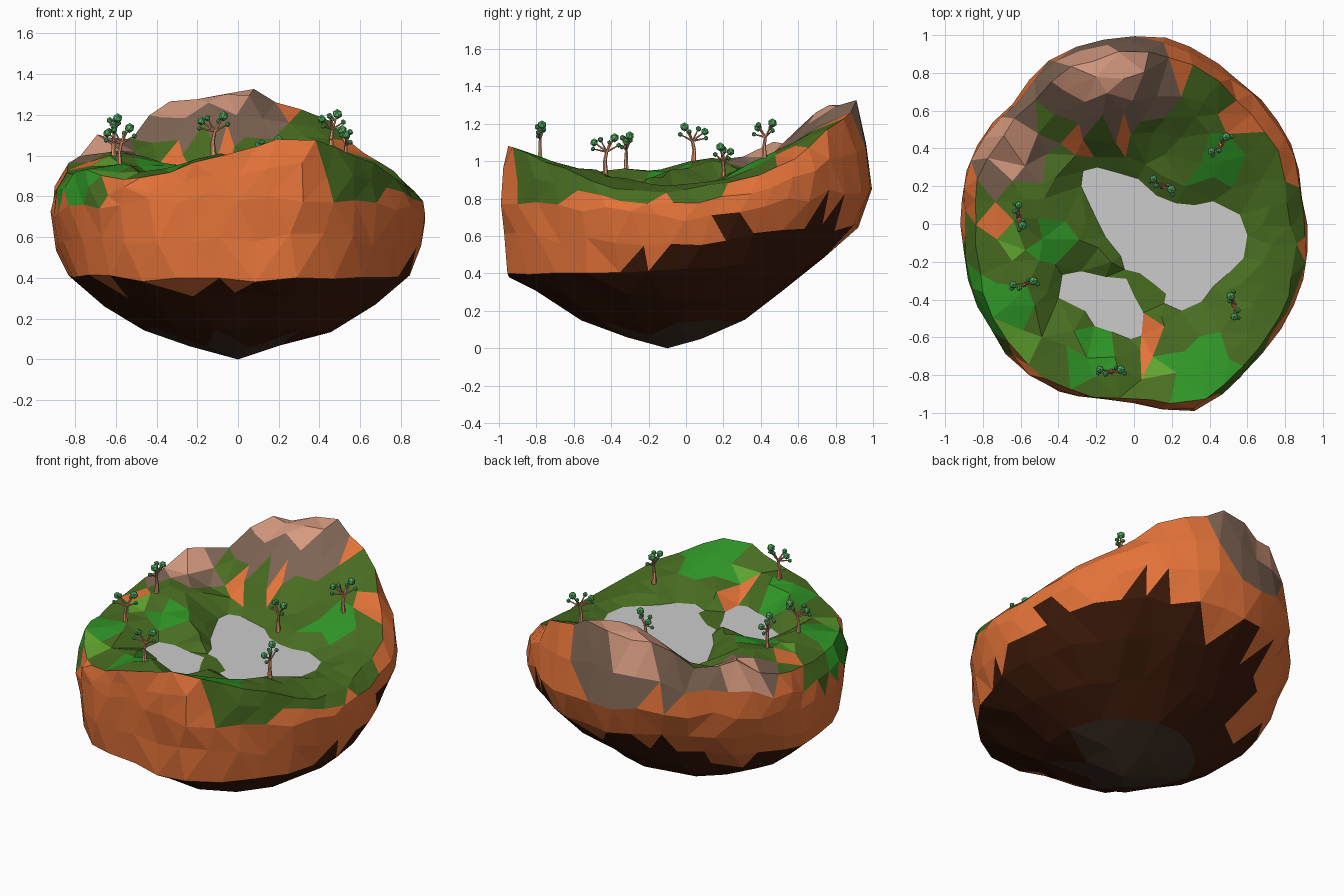
import bpy, bmesh, math, random
from mathutils import Vector, Matrix
from mathutils.geometry import delaunay_2d_cdt

if "Cube" in bpy.data.objects:
    bpy.data.objects.remove(bpy.data.objects["Cube"])

random.seed(4)
jit = lambda a: random.uniform(-a, a)
WATER = 0.86

# Colours (sRGB values turned to linear)
NAMES = ["clay", "grass", "bright_grass", "light_grass", "rock", "pale_rock", "dark_earth", "stone_base"]
COLS = [(228, 115, 60), (74, 108, 38), (50, 146, 42), (96, 162, 50), (125, 100, 84), (212, 152, 126),
        (62, 31, 18), (66, 52, 42)]
def material(name, rgb):
    m = bpy.data.materials.new(name)
    m.diffuse_color = [(c / 255) ** 2.2 for c in rgb] + [1]
    m.use_nodes = True
    m.node_tree.nodes["Principled BSDF"].inputs["Base Color"].default_value = m.diffuse_color
    return m
MATS = [material(n, c) for n, c in zip(NAMES, COLS)]
CLAY, GRASS, BRIGHT, LIGHT, ROCK, PALE, DARK, BASE = range(8)

# Plan outline, lake outlines and terrain heights
OUTLINE = [(.92, -.2), (.9, .1), (.82, .45), (.69, .64), (.5, .81), (.4, .88), (.2, .98), (.05, 1), (-.3, .94),
           (-.46, .86), (-.63, .66), (-.81, .45), (-.92, .2), (-.92, 0), (-.86, -.35), (-.71, -.65), (-.5, -.86),
           (-.3, -.93), (0, -.95), (.3, -1), (.45, -.93), (.65, -.73), (.81, -.5)]
LAKES = [[(-.28, .2), (-.27, .28), (-.19, .3), (-.08, .27), (.02, .24), (.12, .15), (.22, .11), (.32, .1), (.42, .12),
          (.56, .05), (.6, -.06), (.58, -.18), (.5, -.26), (.42, -.33), (.36, -.41), (.25, -.46), (.16, -.42),
          (.17, -.37), (.11, -.32), (.03, -.26), (-.05, -.24), (-.07, -.17), (-.15, -.07), (-.21, .05)],
         [(-.4, -.39), (-.38, -.27), (-.28, -.25), (-.15, -.28), (-.04, -.29), (0, -.38), (.05, -.47),
          (.04, -.59), (-.02, -.61), (-.12, -.57), (-.21, -.54), (-.26, -.46)]]
HEIGHTS = [(.3, -.95, 1.08), (.17, -.92, 1.07), (.4, -.75, 1.02), (.3, -.62, .94), (.08, -.75, .95),
           (0, -.9, 1.0), (-.13, -.78, 1.02), (-.35, -.78, .92), (-.55, -.7, .89), (-.7, -.45, .94),
           (-.59, -.32, .96), (-.82, -.2, .91), (-.6, .04, 1.01), (-.82, .1, .94), (-.66, .42, 1.1),
           (-.8, .36, .99), (-.5, .6, 1.06), (-.42, .42, .95), (-.32, .78, 1.25), (-.12, .78, 1.33),
           (.03, .8, 1.3), (-.2, .89, 1.26), (-.15, .64, 1.23), (-.15, .53, 1.1), (-.2, .4, .97), (.2, .8, 1.22),
           (.33, .7, 1.17), (.46, .42, 1.03), (.6, .52, 1.0), (.45, .2, .92), (.78, .3, .9), (.83, -.1, .84),
           (.75, -.35, .87), (.53, -.42, .95), (.6, -.64, .97), (.15, .42, .97), (-.45, -.1, .94)]
POLAR = sorted((math.atan2(y, x), math.hypot(x, y)) for x, y in OUTLINE)
POLAR = [(POLAR[-1][0] - math.tau, POLAR[-1][1])] + POLAR + [(POLAR[0][0] + math.tau, POLAR[0][1])]

def radius(a):
    a = (a + math.pi) % math.tau - math.pi
    for (a0, r0), (a1, r1) in zip(POLAR, POLAR[1:]):
        if a0 <= a <= a1:
            return r0 + (r1 - r0) * (a - a0) / (a1 - a0)

def rim_fraction(a):
    return .91 + .055 * max(0, -math.sin(a)) ** .7

def inside(x, y, poly):
    hit = False
    for (x0, y0), (x1, y1) in zip(poly, poly[1:] + poly[:1]):
        if (y0 > y) != (y1 > y) and x < x0 + (x1 - x0) * (y - y0) / (y1 - y0):
            hit = not hit
    return hit

def shore_distance(x, y):
    p, best = Vector((x, y)), 9
    for poly in LAKES:
        for a, b in zip(poly, poly[1:] + poly[:1]):
            a, d = Vector(a), Vector(b) - Vector(a)
            t = max(0, min(1, (p - a).dot(d) / d.length_squared))
            best = min(best, (p - a - d * t).length)
    return best

def ground(x, y):
    """Height from a plane fitted to the nearby height points, eased down to the water."""
    if any(inside(x, y, l) for l in LAKES):
        return WATER
    A, b = Matrix.Diagonal((0, .3, .3)), Vector((0, 0, 0))
    for px, py, z in HEIGHTS:
        w = 1 / ((x - px) ** 2 + (y - py) ** 2 + .003) ** 2
        row = (1, px - x, py - y)
        A += Matrix([[w * p * q for q in row] for p in row])
        b += Vector([w * p * z for p in row])
    h = (A.inverted() @ b)[0]
    return WATER + (h - WATER) * min(1, shore_distance(x, y) / .13)

# Rim shared by the top and the sides
SEG = 42
RIM = []
for i in range(SEG):
    a = math.tau * i / SEG + jit(.03)
    r = radius(a) * (rim_fraction(a) + jit(.015))
    RIM.append((a, r * math.cos(a), r * math.sin(a)))

# Top: triangulated scatter of points held by the rim and the shores
pts, edges = [], []
for loop in [[p[1:] for p in RIM]] + LAKES:
    n = len(pts)
    pts += loop
    edges += [(n + i, n + (i + 1) % len(loop)) for i in range(len(loop))]
for j in range(-8, 9):
    for i in range(-8, 9):
        x, y = (i + .5 * (j % 2)) * .13 + jit(.035), j * .113 + jit(.035)
        a = math.atan2(y, x)
        if math.hypot(x, y) < (rim_fraction(a) - .08) * radius(a) and shore_distance(x, y) > .05:
            pts.append((x, y))
cdt = delaunay_2d_cdt([Vector(p) for p in pts], edges, [], 1, 1e-5)
top_v = [Vector((p.x, p.y, ground(p.x, p.y))) for p in cdt[0]]
for v in top_v:
    if shore_distance(v.x, v.y) < 1e-3:
        v.z = WATER

# Sides and underside: front, side and back profiles (radius, z) blended around the rings
FRONT = [(0, 0), (.25, .06), (.52, .155), (.78, .32), (.965, .39), (.97, .6), (.985, .8)]
SIDE = [(0, 0), (.26, .06), (.5, .14), (.73, .26), (.9, .42), (.97, .55), (1, .7)]
BACK = [(0, 0), (.18, .065), (.38, .155), (.57, .32), (.76, .49), (.93, .66), (1, .86)]
COUNT = [1, 7, 14, 22, 30, 36, 40, 42]
disc, side_v = [], []
for k, n in enumerate(COUNT):
    for i in range(n):
        a = math.tau * (i + .5 * (k % 2)) / n + jit(.56) / n
        s = math.sin(a)
        back, front = max(0, s) ** 1.05, max(0, -s) ** 1.5
        q = min(k, 6)
        f, z = [(1 - back - front) * SIDE[q][c] + back * BACK[q][c] + front * FRONT[q][c] for c in (0, 1)]
        if k == 7:
            r0 = rim_fraction(a) * radius(a)
            z, f = .5 * z + .5 * ground(r0 * math.cos(a), r0 * s), .98
        f = min(1, f + (jit(.015) if k else 0))
        z += jit(.03 if k > 4 else .015) if k else 0
        r = f * radius(a)
        side_v.append(Vector((r * math.cos(a), r * s - .1 * (1 - f), z)))
        disc.append(Vector((k * math.cos(a), k * math.sin(a))))
for a, x, y in RIM:
    disc.append(Vector((8 * math.cos(a), 8 * math.sin(a))))
    side_v.append(Vector((x, y, ground(x, y))))
m = len(disc) - SEG
under = delaunay_2d_cdt(disc, [(m + i, m + (i + 1) % SEG) for i in range(SEG)], [], 1, 1e-5)
under_v = [side_v[o[0]] for o in under[3]]

# Colour patches on the top: x, y, reach, material
SPOTS = [(.35, -.75, .17, BRIGHT), (-.2, -.72, .13, BRIGHT), (-.42, -.1, .11, BRIGHT), (.45, .32, .13, BRIGHT),
         (-.7, -.42, .14, BRIGHT), (-.67, -.1, .07, LIGHT), (-.6, -.6, .08, LIGHT), (.16, -.78, .05, LIGHT),
         (.08, -.56, .07, CLAY), (.06, -.7, .06, CLAY), (.04, -.82, .06, CLAY), (-.26, .16, .06, CLAY),
         (-.05, .46, .06, CLAY), (-.3, .43, .06, CLAY), (-.73, -.02, .08, CLAY), (.35, .85, .1, CLAY),
         (.6, .6, .1, CLAY), (.24, .8, .09, CLAY), (.6, -.6, .05, CLAY)]
def paint(c, top):
    if c.z > .92:
        if math.hypot((c.x + .17) / .4, (c.y - .77) / .28) < 1 or math.hypot(c.x + .7, c.y - .43) < .25:
            pale = math.hypot((c.x + .14) / .25, (c.y - .8) / .13) < 1 or math.hypot(c.x + .7, c.y - .42) < .14
            return PALE if pale else ROCK
    if top:
        near = [mt for x, y, r, mt in SPOTS if math.hypot(c.x - x, c.y - y) < r]
        return near[-1] if near else GRASS
    a = math.degrees(math.atan2(c.y, c.x))
    if (-65 < a < 15 and c.z > .8) or (a < -135 and c.z > .78):
        return BRIGHT if -165 < a < -140 else GRASS
    if math.hypot(c.x, c.y) < .4 and c.z < .2:
        return BASE
    lift = max(0, math.cos(math.radians(a - 55)))
    return DARK if c.z < .38 + lift * (.3 + .08 * math.sin(a / 8)) + jit(.05) else CLAY

def make(name, bm, mats):
    me = bpy.data.meshes.new(name)
    bmesh.ops.recalc_face_normals(bm, faces=bm.faces)
    bm.to_mesh(me)
    bm.free()
    for mt in mats:
        me.materials.append(mt)
    ob = bpy.data.objects.new(name, me)
    bpy.context.collection.objects.link(ob)
    return ob

# Island body and lake
land, lake = bmesh.new(), bmesh.new()
for verts, faces, top in ((top_v, cdt[2], True), (under_v, under[2], False)):
    lv = [land.verts.new(v) for v in verts]
    wv = [lake.verts.new(v) for v in verts] if top else []
    for f in faces:
        c = sum((verts[i] for i in f), Vector()) / 3
        if top and any(inside(c.x, c.y, l) for l in LAKES):
            lake.faces.new([wv[i] for i in f])
        else:
            land.faces.new([lv[i] for i in f]).material_index = paint(c, top)
for bm in (land, lake):
    bmesh.ops.delete(bm, geom=[v for v in bm.verts if not v.link_faces], context='VERTS')
bmesh.ops.remove_doubles(land, verts=land.verts, dist=1e-4)
make("island", land, MATS)
make("lake", lake, [])

# Trees: bent trunk, fanned branches and small leaf balls
BARK, LEAF = material("bark", (222, 152, 112)), material("leaves", (85, 178, 100))
def limb(bm, a, b, r0, r1):
    d = b - a
    mat = d.to_track_quat('Z', 'Y').to_matrix().to_4x4()
    mat.translation = (a + b) / 2
    bmesh.ops.create_cone(bm, cap_ends=True, segments=6, radius1=r0, radius2=r1, depth=d.length, matrix=mat)

TREES = [(-.12, -.78, 0), (.53, -.43, 100), (-.58, -.32, 10), (-.61, .04, -80), (.15, .2, -30), (.46, .42, 45)]
BALLS = [(-.06, .01, .15, .022), (-.03, -.015, .165, .016), (.05, .01, .175, .025), (.07, -.01, .135, .014),
         (-.07, -.01, .115, .013), (.025, .02, .15, .013)]
for n, (x, y, deg) in enumerate(TREES):
    bm = bmesh.new()
    fork, mid = Vector((.006, 0, .1)), Vector((-.004, 0, .05))
    limb(bm, Vector((0, 0, -.02)), mid, .015, .01)
    limb(bm, mid, fork, .01, .008)
    for bx, by, bz, r in BALLS:
        limb(bm, fork, Vector((bx, by, bz)), .006, .003)
    for bx, by, bz, r in BALLS:
        for v in bmesh.ops.create_icosphere(bm, subdivisions=1, radius=r)['verts']:
            v.co += Vector((bx, by, bz))
            for f in v.link_faces:
                f.material_index = 1
    tree = make(f"tree_{n + 1}", bm, [BARK, LEAF])
    tree.location = (x, y, ground(x, y))
    tree.rotation_euler.z = math.radians(deg)
